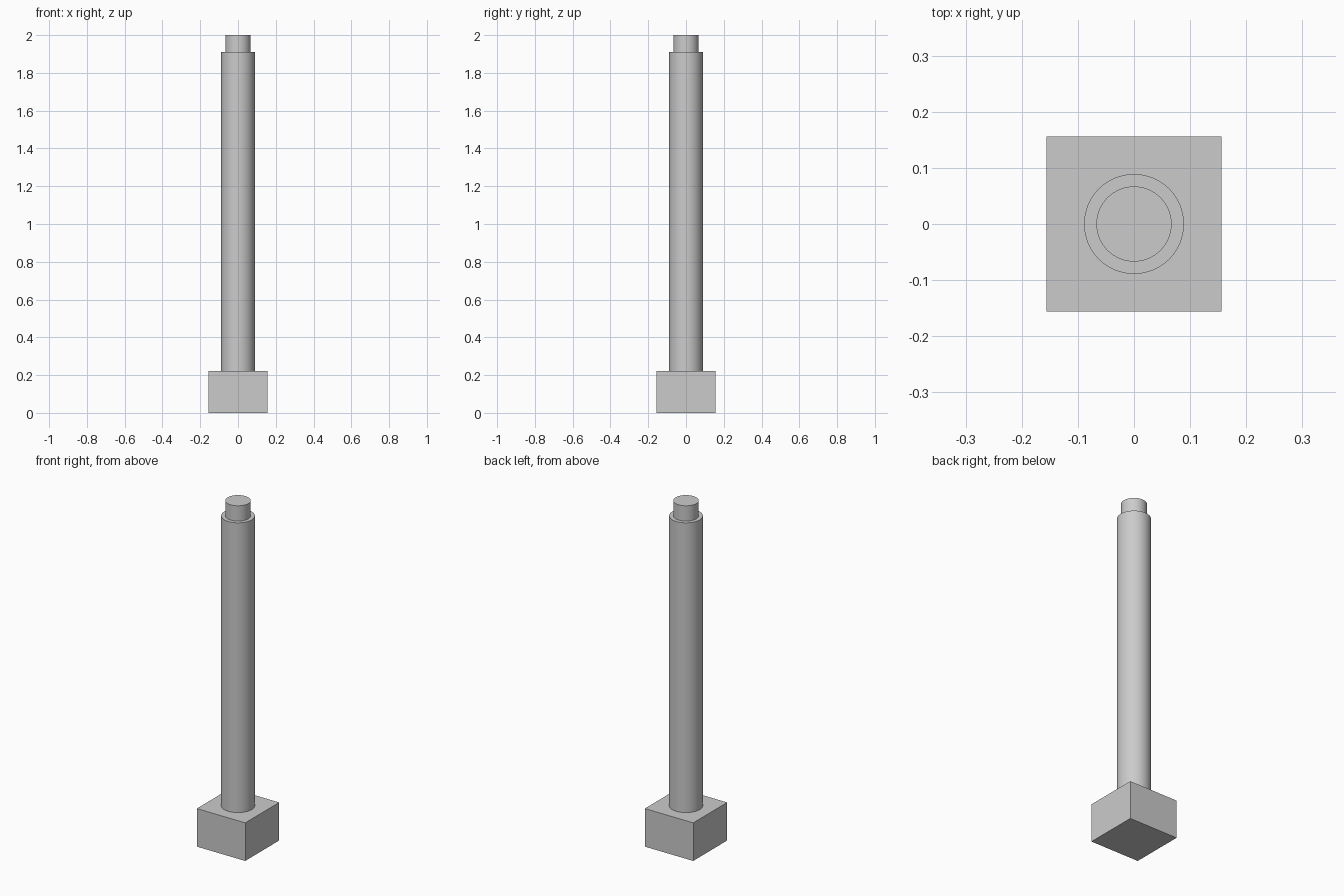
import bpy
import math

cube = bpy.data.objects.get("Cube")
if cube:
    bpy.data.objects.remove(cube, do_unlink=True)

# Single plain grey finish
grey = bpy.data.materials.new("light_grey")
grey.use_nodes = True
colour = (0.6, 0.6, 0.6, 1)
grey.diffuse_color = colour
grey.node_tree.nodes["Principled BSDF"].inputs["Base Color"].default_value = colour

BASE_TOP, SHAFT_TOP, PIN_TOP = 0.222, 1.911, 2.0


def finish(name):
    obj = bpy.context.object
    obj.name = name
    obj.data.materials.append(grey)
    return obj


def cylinder(name, radius, bottom, top):
    bpy.ops.mesh.primitive_cylinder_add(
        vertices=64, radius=radius, depth=top - bottom,
        location=(0, 0, (bottom + top) / 2))
    bpy.ops.object.shade_smooth_by_angle(angle=math.radians(30))
    return finish(name)


# Square base block
bpy.ops.mesh.primitive_cube_add(size=1, location=(0, 0, BASE_TOP / 2))
base = finish("base_block")
base.scale = (0.312, 0.312, BASE_TOP)

# Round shaft with a narrower pin on top
cylinder("shaft", 0.089, BASE_TOP, SHAFT_TOP)
cylinder("top_pin", 0.067, SHAFT_TOP, PIN_TOP)
